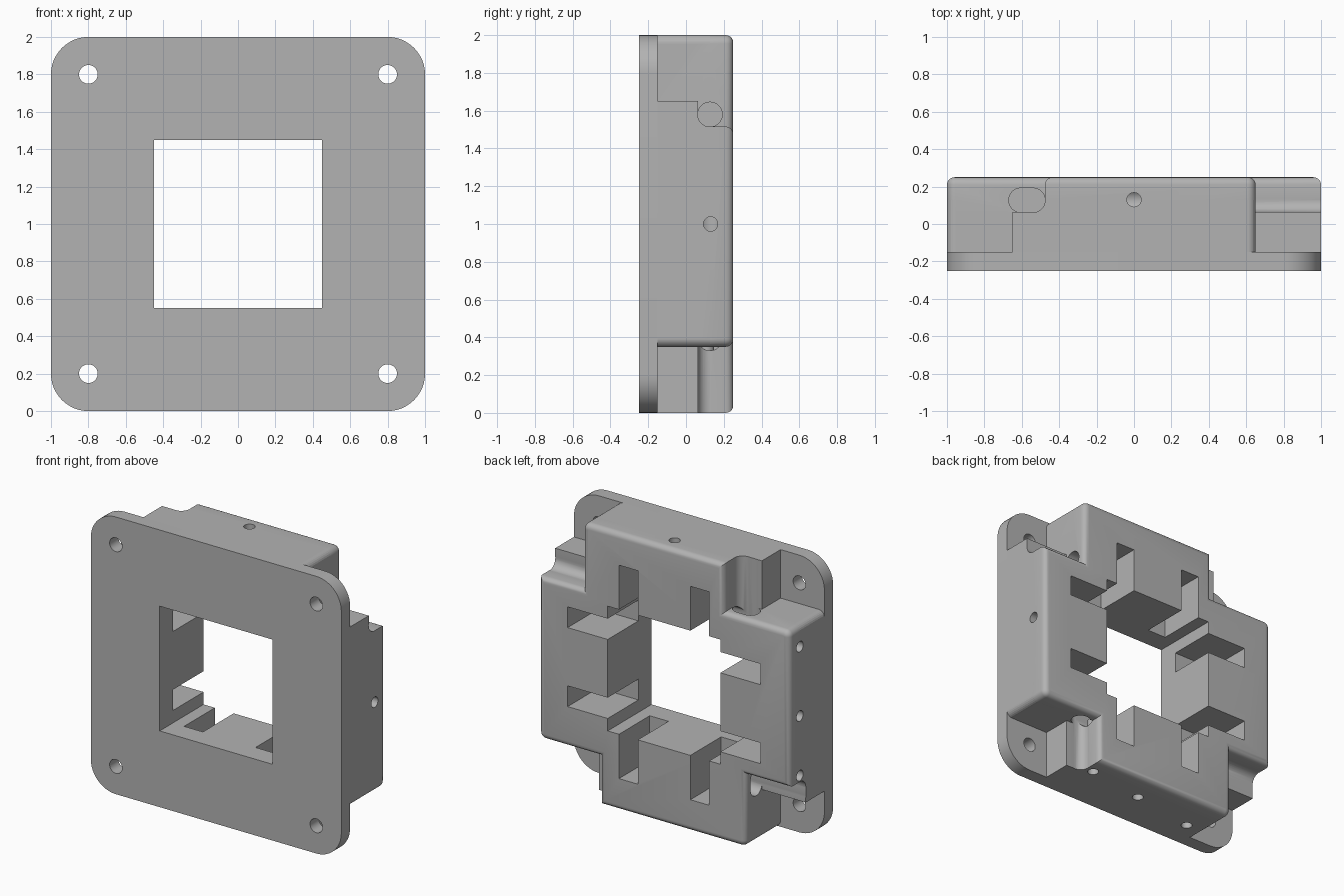
import bpy, bmesh, math
from mathutils import Matrix, Vector

cube = bpy.data.objects.get("Cube")
if cube:
    bpy.data.objects.remove(cube, do_unlink=True)

grey = bpy.data.materials.new("plain grey")
grey.use_nodes = True
COLOR = (0.45, 0.45, 0.45, 1)
grey.diffuse_color = COLOR
grey.node_tree.nodes["Principled BSDF"].inputs["Base Color"].default_value = COLOR

LIFT = Matrix.Translation((0, 0, 1))


def quarter(k):
    """Turn the top arm onto arm k: top, left (+x), bottom, right (-x)."""
    return Matrix.Rotation(k * math.pi / 2, 4, 'Y')


def finish(name, bm, matrix=Matrix()):
    bmesh.ops.transform(bm, matrix=LIFT @ matrix, verts=bm.verts)
    bmesh.ops.recalc_face_normals(bm, faces=bm.faces)
    mesh = bpy.data.meshes.new(name)
    bm.to_mesh(mesh)
    bm.free()
    obj = bpy.data.objects.new(name, mesh)
    bpy.context.collection.objects.link(obj)
    mesh.materials.append(grey)
    return obj


def prism(name, outline, y0, y1, round_back=0, matrix=Matrix()):
    """Extrude an (x, z) outline from y0 to y1, optionally rounding the back rim."""
    bm = bmesh.new()
    face = bm.faces.new([bm.verts.new((x, y0, z)) for x, z in outline])
    ext = bmesh.ops.extrude_face_region(bm, geom=[face])["geom"]
    verts = [g for g in ext if isinstance(g, bmesh.types.BMVert)]
    bmesh.ops.translate(bm, vec=(0, y1 - y0, 0), verts=verts)
    if round_back:
        rim = [e for e in bm.edges if all(v in verts for v in e.verts)]
        bmesh.ops.bevel(bm, geom=rim, offset=round_back, segments=5,
                        profile=0.5, affect='EDGES')
    return finish(name, bm, matrix)


def box(x0, x1, y0, y1, z0, z1, matrix=Matrix()):
    return prism("cutter", [(x0, z0), (x1, z0), (x1, z1), (x0, z1)], y0, y1, 0, matrix)


def rod(start, end, radius, matrix=Matrix(), sides=32):
    start, end = Vector(start), Vector(end)
    axis = end - start
    bm = bmesh.new()
    place = Matrix.Translation((start + end) / 2) @ axis.to_track_quat('Z', 'Y').to_matrix().to_4x4()
    bmesh.ops.create_cone(bm, cap_ends=True, segments=sides, radius1=radius,
                          radius2=radius, depth=axis.length, matrix=place)
    return finish("cutter", bm, matrix)


def combine(target, tool, operation='DIFFERENCE'):
    mod = target.modifiers.new("combine", 'BOOLEAN')
    mod.operation, mod.solver, mod.object = operation, 'EXACT', tool
    bpy.context.view_layer.objects.active = target
    bpy.ops.object.modifier_apply(modifier=mod.name)
    bpy.data.objects.remove(tool, do_unlink=True)


def arc(cx, cz, r, start, steps=8):
    """Clockwise quarter arc starting at the given angle in degrees."""
    angles = [math.radians(start - 90 * i / steps) for i in range(steps + 1)]
    return [(cx + r * math.cos(t), cz + r * math.sin(t)) for t in angles]


# Mounting plate with rounded corners, window and four screw holes
outline = []
for sx, sz, start in ((1, 1, 90), (1, -1, 0), (-1, -1, -90), (-1, 1, 180)):
    outline += arc(0.8 * sx, 0.8 * sz, 0.2, start, 12)
plate = prism("mounting_plate", outline, -0.25, -0.15)
combine(plate, box(-0.45, 0.45, -1, 1, -0.45, 0.45))
for x in (-0.8, 0.8):
    for z in (-0.8, 0.8):
        combine(plate, rod((x, -1, z), (x, 1, z), 0.05))

# Wire channels per arm: centres of the rods that make a round or oval bore
R, DEPTH = 0.065, 0.127
ROUND, OVAL = (0.58,), (0.54, 0.605)
channels = [ROUND, ROUND, OVAL, OVAL]


def arms(ends):
    """Cross-shaped outline; each arm's first end is shortened by the channel beside it."""
    pts = []
    for k, e in enumerate(ends):
        local = [(-e, 0.65), (-e, 1)] + arc(0.605, 0.955, 0.045, 90, 6)
        for a, r in local:
            p = quarter(k) @ Vector((a, 0, r))
            pts.append((p.x, p.z))
    return pts


# Body in three stepped layers, the last with a rounded back rim
beside = [channels[k - 1][0] for k in range(4)]
body = prism("frame_body", arms([0.65] * 4), -0.15, DEPTH - R + 0.001)
combine(body, prism("middle_layer", arms(beside), -0.15, DEPTH), 'UNION')
combine(body, prism("back_layer", arms([c - R + 0.001 for c in beside]),
                    -0.15, 0.25, 0.04), 'UNION')
combine(body, box(-0.45, 0.45, -1, 1, -0.45, 0.45))

# Channels run along each arm and out past its plain end
for k, centres in enumerate(channels):
    turn = quarter(k)
    for c in centres:
        combine(body, rod((-0.57, DEPTH, c), (1.1, DEPTH, c), R, turn))
    if len(centres) > 1:
        combine(body, box(-0.57, 1.1, DEPTH - R + 0.0005, DEPTH + R - 0.0005,
                          centres[0], centres[1], turn))

# Two pockets in each arm, open to the window and the back
for k in range(4):
    for a in (-0.285, 0.285):
        combine(body, box(a - 0.075, a + 0.075, -0.1, 0.4, 0.4, 0.77, quarter(k)))

# Small bores from the outside into the channels
single = [(0, 0.13)]
bores = [single, single,
         [(-0.455, 0.11), (0, 0.04), (0.5, -0.04)],
         [(0.5, 0.13), (0, 0.13), (-0.43, 0.13)]]
for k, holes in enumerate(bores):
    for a, y in holes:
        combine(body, rod((a, y, 0.6), (a, y, 1.1), 0.038, quarter(k), 20))

# Smooth the rounded surfaces, keep the corners crisp
for obj in (plate, body):
    bpy.ops.object.select_all(action='DESELECT')
    obj.select_set(True)
    bpy.context.view_layer.objects.active = obj
    bpy.ops.object.shade_smooth_by_angle(angle=math.radians(30))
